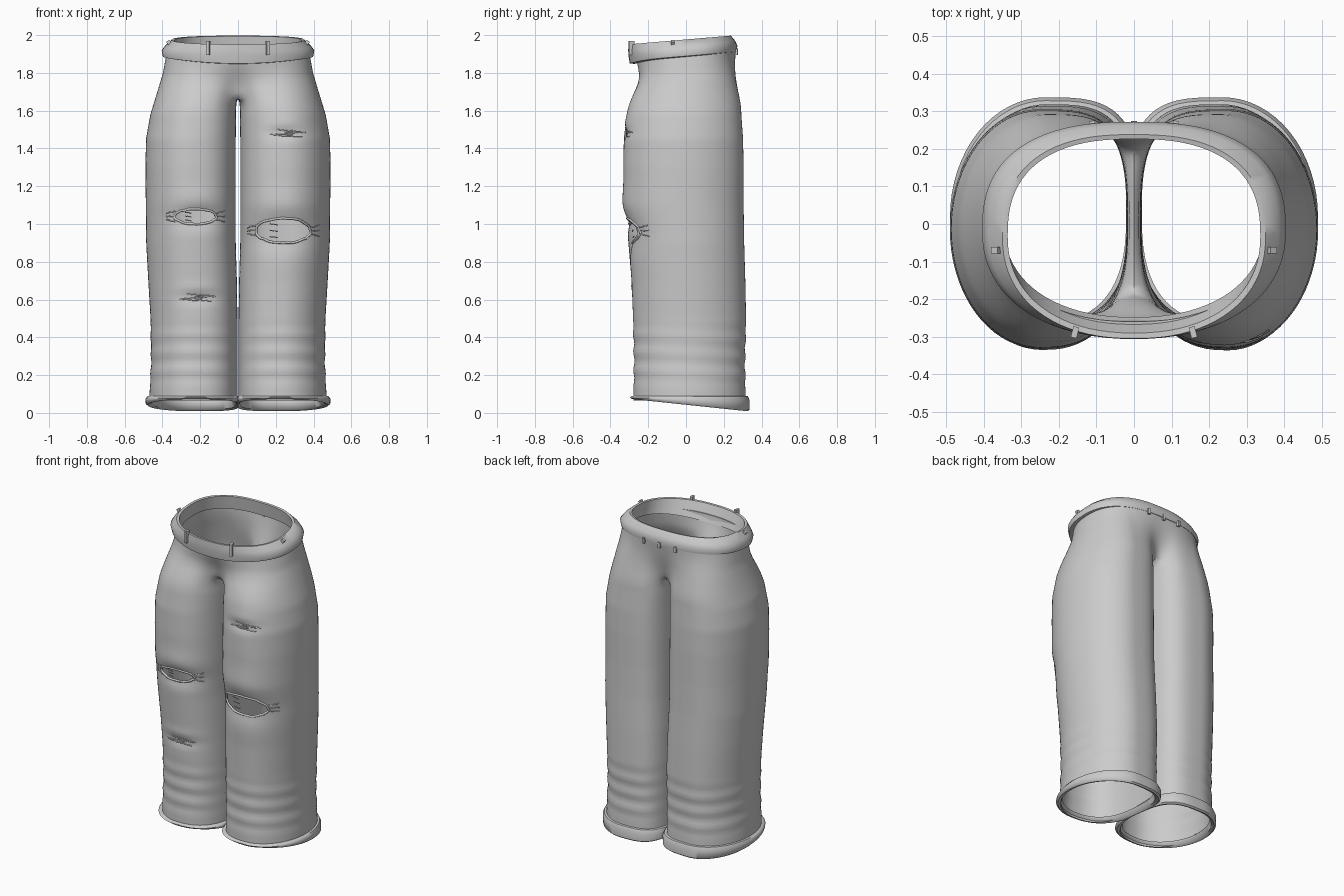
import bpy, bmesh, math, random
from math import sin, cos, pi, exp
from mathutils import Vector
from mathutils.bvhtree import BVHTree

random.seed(4)
if "Cube" in bpy.data.objects:
    bpy.data.objects.remove(bpy.data.objects["Cube"])

cloth = bpy.data.materials.new("grey cloth")
cloth.use_nodes = True
GREY = (0.6, 0.6, 0.6, 1)
cloth.diffuse_color = GREY
cloth.node_tree.nodes["Principled BSDF"].inputs["Base Color"].default_value = GREY

# Leg outline by height: z, inner x, outer x, front y, back y
LEG = [(0.00, .003, .470, -.276, .320), (0.10, .003, .468, -.278, .315),
       (0.27, .003, .460, -.275, .312), (0.50, .003, .463, -.280, .318),
       (0.70, .006, .475, -.288, .314), (0.90, .012, .486, -.305, .308),
       (1.10, .012, .488, -.328, .305), (1.30, .012, .490, -.332, .305),
       (1.45, .012, .487, -.329, .302), (1.58, .010, .464, -.314, .293),
       (1.70, .008, .427, -.290, .288), (1.80, .008, .397, -.262, .288),
       (1.95, .008, .370, -.255, .268)]
# Worn spots: x, z, width, height, depth of the dent
DENTS = [(.24, .95, .17, .09, .03), (-.21, 1.03, .13, .06, .025),
         (.25, 1.48, .09, .03, .014), (-.21, .61, .10, .03, .014)]
HOLES = [("left_knee", .24, .965, .145, .066), ("right_knee", -.225, 1.04, .11, .04)]
ARC, INNER, ROWS = 60, 16, 92
CROTCH = 1.67


def smooth(a, b, v):
    t = min(1, max(0, (v - a) / (b - a)))
    return t * t * (3 - 2 * t)


def bow(v, e):
    return math.copysign(abs(v) ** e, v)


def leg_size(z):
    i = max(k for k in range(len(LEG) - 1) if LEG[k][0] <= z)
    a, b = LEG[i], LEG[i + 1]
    t = (z - a[0]) / (b[0] - a[0])
    return [p + (q - p) * t for p, q in zip(a[1:], b[1:])]


def leg_point(z, ang, grow=0):
    """Ellipse on the outside, flatter where the two legs face each other."""
    xi, xo, yf, yb = leg_size(z)
    e = 1 if cos(ang) >= 0 else (.6 if sin(ang) > 0 else .8)
    return ((xi + xo) / 2 + ((xo - xi) / 2 + grow) * bow(cos(ang), e),
            (yf + yb) / 2 + ((yb - yf) / 2 + grow) * bow(sin(ang), e))


def oval(a, yf, yb, ang):
    e = .8 if sin(ang) > 0 else .9
    return a * bow(cos(ang), e), (yf + yb) / 2 + (yb - yf) / 2 * bow(sin(ang), e)


def finish(ob, angle=40):
    ob.data.materials.clear()
    ob.data.materials.append(cloth)
    bpy.ops.object.select_all(action='DESELECT')
    ob.select_set(True)
    bpy.context.view_layer.objects.active = ob
    bpy.ops.object.shade_smooth_by_angle(angle=math.radians(angle))
    return ob


def mesh_object(name, bm):
    bmesh.ops.recalc_face_normals(bm, faces=bm.faces)
    me = bpy.data.meshes.new(name)
    bm.to_mesh(me)
    bm.free()
    ob = bpy.data.objects.new(name, me)
    bpy.context.collection.objects.link(ob)
    return ob


def ring_band(name, rings):
    """Closed band through rings of points, first and last ring joined."""
    bm = bmesh.new()
    vs = [[bm.verts.new(p) for p in r] for r in rings]
    n = len(vs[0])
    for a, b in zip(vs, vs[1:] + vs[:1]):
        for i in range(n):
            bm.faces.new((a[i], a[(i + 1) % n], b[(i + 1) % n], b[i]))
    return finish(mesh_object(name, bm), 50)


# Trouser body: two tubes that join into one hip shell above the crotch
def body_point(side, z, k):
    outer = k <= ARC
    if outer:
        u = k / ARC * 2 - 1
        ang = u * math.radians(150)
    else:
        ang = math.radians(150 + 60 * (k - ARC) / (INNER + 1))
    x, y = leg_point(z, ang)
    if outer:
        s = smooth(1.6, 1.93, z)
        hx, hy = oval(leg_size(z)[1], -.268, .268, u * pi / 2)
        x, y = x + (hx - x) * s, y + (hy - y) * s
    if z >= CROTCH and (k in (0, ARC) or not outer):
        x = 0
    # soft rib folds on the lower leg
    fold = .0035 * sin(z * 2 * pi / .095 + .9 * sin(ang)) * smooth(.1, .2, z) * (1 - smooth(.36, .54, z))
    y += fold * sin(ang)
    x += fold * .6 * max(0, cos(ang))
    x *= side
    if y < 0:
        for cx, cz, w, h, d in DENTS:
            y += d * exp(-((x - cx) / w) ** 2 - ((z - cz) / h) ** 2)
            y -= d * .3 * exp(-((x - cx) / w) ** 2 - ((z - cz - 1.7 * h) / h) ** 2)
    return x, y, z + .085 * y * smooth(1.6, 1.9, z)


bm = bmesh.new()
heights = [.065 + (1.92 - .065) * r / ROWS for r in range(ROWS + 1)]
for side in (1, -1):
    prev, ring_n = None, ARC + 1 + INNER
    for z in heights:
        ring = [bm.verts.new(body_point(side, z, k)) for k in range(ring_n)]
        if prev:
            for k in range(ring_n):
                j = (k + 1) % ring_n
                bm.faces.new((prev[k], prev[j], ring[j], ring[k]))
        prev = ring
        if z >= CROTCH:          # above the crotch only the outer arc goes on
            ring_n = ARC + 1
            prev = ring[:ring_n]
    # remove the strip that closed the arc on the centre line
    bad = [f for f in bm.faces if all(abs(v.co.x) < 1e-6 for v in f.verts)]
    bmesh.ops.delete(bm, geom=bad, context='FACES')
bmesh.ops.remove_doubles(bm, verts=bm.verts, dist=1e-4)
# ease the crotch and the seam above it
for _ in range(6):
    near = [v for v in bm.verts if abs(v.co.x) < .09 and 1.58 < v.co.z < 1.86]
    bmesh.ops.smooth_vert(bm, verts=near, factor=.5, use_axis_x=True, use_axis_y=True, use_axis_z=True)
bmesh.ops.recalc_face_normals(bm, faces=bm.faces)
surface = BVHTree.FromBMesh(bm)
body = mesh_object("trouser_body", bm)
bpy.context.view_layer.objects.active = body
solid = body.modifiers.new("thickness", 'SOLIDIFY')
solid.thickness, solid.offset = .008, -1
bpy.ops.object.modifier_apply(modifier=solid.name)


def ragged_loop(cx, cz, w, h, n=40, rough=.035):
    loop = []
    for i in range(n):
        a, g = 2 * pi * i / n, 1 + random.uniform(-rough, rough)
        loop.append((cx + w * g * cos(a), cz + h * g * sin(a)))
    return loop


def front_y(x, z):
    hit = surface.ray_cast(Vector((x, -1, z)), Vector((0, 1, 0)))[0]
    return hit.y if hit else -.28


def cord(name, path, radius, closed=False):
    cu = bpy.data.curves.new(name, 'CURVE')
    cu.dimensions, cu.bevel_depth, cu.bevel_resolution = '3D', radius, 1
    cu.use_fill_caps = True
    sp = cu.splines.new('POLY')
    sp.points.add(len(path) - 1)
    sp.use_cyclic_u = closed
    for p, (x, z) in zip(sp.points, path):
        p.co = (x, front_y(x, z), z, 1)
    cu.materials.append(cloth)
    ob = bpy.data.objects.new(name, cu)
    bpy.context.collection.objects.link(ob)


def thread(name, x0, x1, z, slope=0, radius=.003):
    n = 8
    cord(name, [(x0 + (x1 - x0) * i / n, z + slope * (i / n - .5) + random.uniform(-.002, .002))
                for i in range(n + 1)], radius)


# Torn knees: ragged cut-outs, rolled rims and loose threads
for name, cx, cz, w, h in HOLES:
    loop = ragged_loop(cx, cz, w, h)
    bm = bmesh.new()
    face = bm.faces.new([bm.verts.new((x, -.6, z)) for x, z in loop])
    out = bmesh.ops.extrude_face_region(bm, geom=[face])
    bmesh.ops.translate(bm, vec=(0, .5, 0), verts=[v for v in out["geom"] if isinstance(v, bmesh.types.BMVert)])
    cutter = mesh_object(name + "_cutter", bm)
    cutter.hide_render = True
    cut = body.modifiers.new("hole", 'BOOLEAN')
    cut.operation, cut.solver, cut.object = 'DIFFERENCE', 'EXACT', cutter
    bpy.context.view_layer.objects.active = body
    bpy.ops.object.modifier_apply(modifier=cut.name)
    bpy.data.objects.remove(cutter)
    cord(name + "_rim", loop, .007, True)
    for s in (-1, 1):
        for k in (-1, 0, 1):
            thread(name + "_fray", cx + s * w * .97, cx + s * (w + .045), cz + k * .022, .012 * k * s)
    for k in (-1, 0, 1):
        thread(name + "_thread", cx - w * .5, cx - w * .2, cz + k * h * .5, -.006)
finish(body, 45)

# Small tears: a few crossing threads around a knot
for name, cx, cz in (("thigh_tear", .27, 1.48), ("shin_tear", -.21, .61)):
    for k in range(3):
        thread(name, cx - .10 + .02 * k, cx + .07 + .01 * k, cz + .013 * (k - 1), .024 * (k % 2) - .012)
    cord(name + "_knot", ragged_loop(cx, cz, .02, .008, 12), .004, True)

# Turned hems: level top edge, lower edge dropping towards the back
HEM = [(-.002, .090, 0), (.012, .088, 0), (.021, .074, .2), (.02, .052, 1),
       (.010, .043, 1), (-.008, .050, 1), (-.018, .078, .7)]
for name, side in (("left_hem", 1), ("right_hem", -1)):
    rings = []
    for grow, z, tilt in HEM:
        pts = [leg_point(.08, 2 * pi * i / 64, grow) for i in range(64)]
        rings.append([(side * max(x, .001), y, z - .105 * y * tilt) for x, y in pts])
    ring_band(name, rings)

# Waistband: half width, front y, back y, height
BAND = [(.380, -.272, .255, -.048), (.398, -.298, .268, -.044), (.404, -.305, .272, -.014),
        (.385, -.306, .262, .012), (.350, -.305, .238, .044), (.336, -.290, .226, .042),
        (.345, -.248, .238, -.045)]
rings = []
for a, yf, yb, h in BAND:
    ring = []
    for i in range(80):
        ang = 2 * pi * i / 80
        x, y = oval(a, yf, yb, ang)
        sag = .014 * max(0, -sin(ang)) ** 4 if h < -.02 else 0
        ring.append((x, y, 1.933 + h + .085 * y - sag))
    rings.append(ring)
ring_band("waistband", rings)


# Belt loops
def belt_loop(name, loc, size, turn=0, lean=0):
    bpy.ops.mesh.primitive_cube_add(size=1, location=loc, rotation=(0, lean, turn))
    ob = bpy.context.object
    ob.name, ob.scale = name, size
    finish(ob, 30)


for side, word in ((1, "left"), (-1, "right")):
    belt_loop(word + "_front_loop", (side * .157, -.288, 1.932), (.016, .03, .075), side * .25)
    belt_loop(word + "_side_loop", (side * .362, -.07, 1.955), (.02, .018, .035), 0, side * .6)
    belt_loop(word + "_back_loop", (side * .11, .262, 1.912), (.016, .025, .035), -side * .2)
belt_loop("middle_back_loop", (0, .262, 1.912), (.016, .025, .035))
